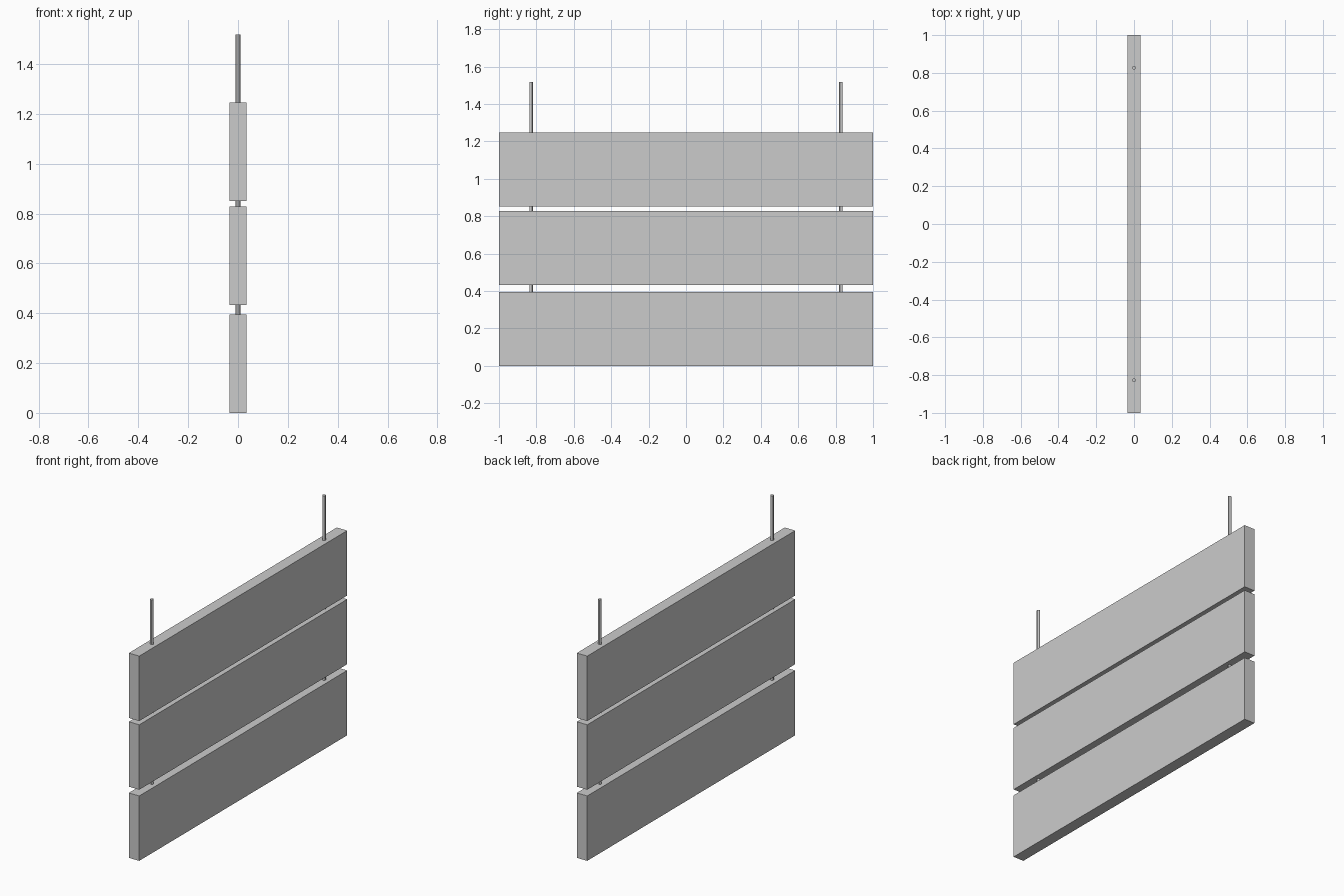
import bpy

if "Cube" in bpy.data.objects:
    bpy.data.objects.remove(bpy.data.objects["Cube"])

BOARD_T, BOARD_L, BOARD_H = 0.07, 2.0, 0.395
ROD_R, ROD_Y, ROD_BOTTOM, ROD_TOP = 0.01, 0.828, 0.385, 1.518


def board(name, z0):
    bpy.ops.mesh.primitive_cube_add(size=1, location=(0, 0, z0 + BOARD_H / 2))
    ob = bpy.context.object
    ob.name = name
    ob.scale = (BOARD_T, BOARD_L, BOARD_H)
    bpy.ops.object.transform_apply(location=False, rotation=False, scale=True)


def rod(name, y):
    bpy.ops.mesh.primitive_cylinder_add(
        vertices=12, radius=ROD_R, depth=ROD_TOP - ROD_BOTTOM,
        location=(0, y, (ROD_TOP + ROD_BOTTOM) / 2))
    ob = bpy.context.object
    ob.name = name
    bpy.ops.object.shade_smooth_by_angle()


# Three horizontal hanging boards
for name, z0 in (("lower_board", 0.0), ("middle_board", 0.433), ("upper_board", 0.851)):
    board(name, z0)

# Two hanger rods threading the boards together
for name, side in (("left_rod", -1), ("right_rod", 1)):
    rod(name, side * ROD_Y)
